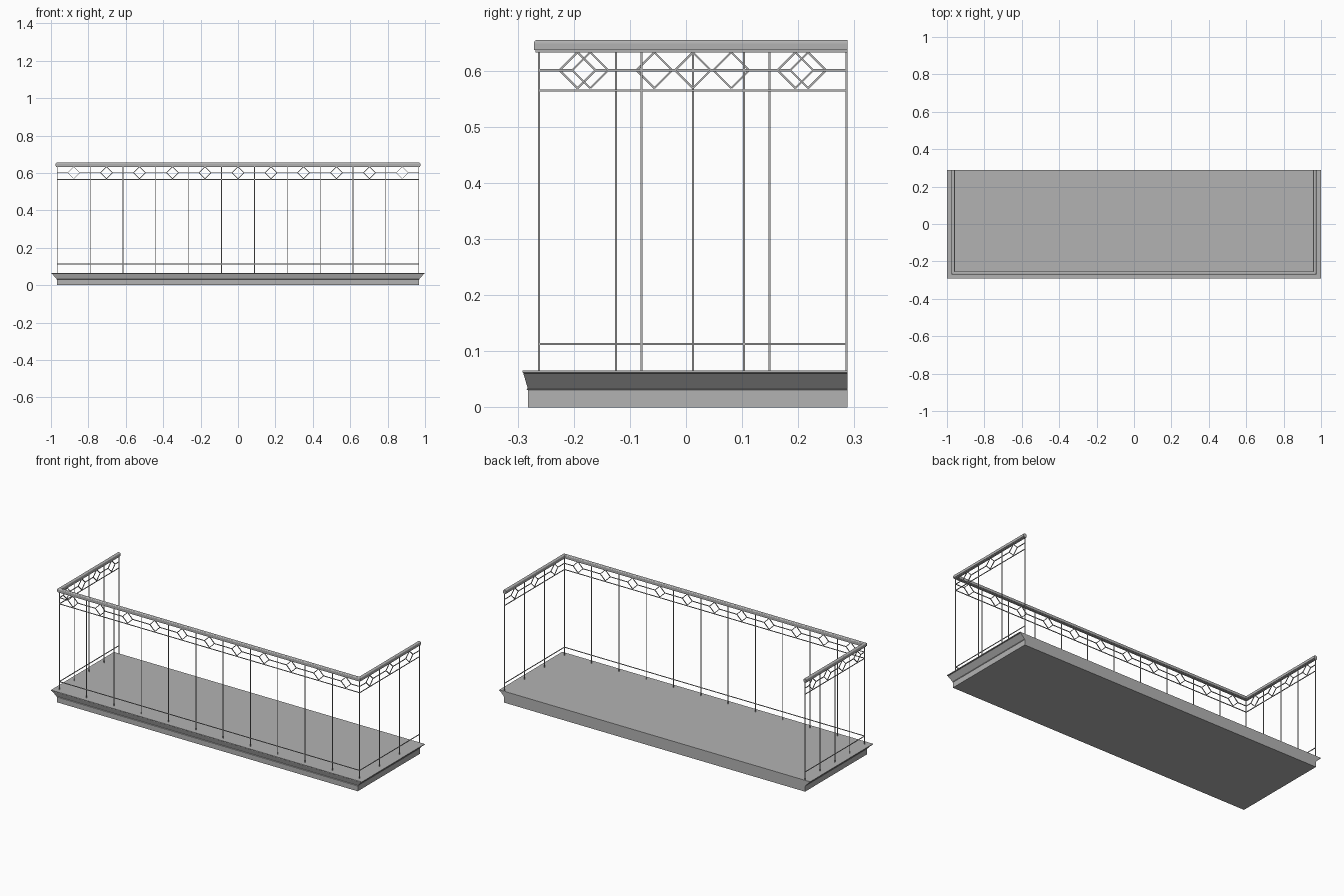
import bpy, bmesh, math
from mathutils import Vector

if "Cube" in bpy.data.objects:
    bpy.data.objects.remove(bpy.data.objects["Cube"], do_unlink=True)

grey = bpy.data.materials.new("light_grey")
grey.use_nodes = True
colour = (0.45, 0.45, 0.45, 1)
grey.diffuse_color = colour
grey.node_tree.nodes["Principled BSDF"].inputs["Base Color"].default_value = colour

BACK, FRONT, SIDE = 0.288, -0.262, 0.966   # railing lines
FLOOR, TOP = 0.066, 0.634
MID, LOW, BAND = 0.601, 0.113, 0.565       # horizontal bar heights
BAR, GEM = 0.0036, 0.032                   # bar thickness, diamond half size


def finish(name, bm):
    bmesh.ops.recalc_face_normals(bm, faces=bm.faces)
    mesh = bpy.data.meshes.new(name)
    bm.to_mesh(mesh)
    bm.free()
    mesh.materials.append(grey)
    ob = bpy.data.objects.new(name, mesh)
    bpy.context.collection.objects.link(ob)
    return ob


def bar(bm, a, b, normal, t=BAR):
    """Square bar from a to b, one side facing along normal."""
    along = (b - a).normalized()
    u = normal * t / 2
    v = along.cross(normal) * t / 2
    ends = [[bm.verts.new(p + u * i + v * j)
             for i, j in ((-1, -1), (1, -1), (1, 1), (-1, 1))] for p in (a, b)]
    for k in range(4):
        n = (k + 1) % 4
        bm.faces.new((ends[0][k], ends[0][n], ends[1][n], ends[1][k]))
    bm.faces.new(ends[0])
    bm.faces.new(ends[1])


def sweep(name, profile):
    """Closed (outward offset, height) profile swept round the three railing sides."""
    bm = bmesh.new()
    rings = []
    for sx, y, corner in ((-1, BACK, 0), (-1, FRONT, 1), (1, FRONT, 1), (1, BACK, 0)):
        rings.append([bm.verts.new((sx * (SIDE + o), y - o * corner, z)) for o, z in profile])
    for r, s in zip(rings, rings[1:]):
        for k in range(len(profile)):
            n = (k + 1) % len(profile)
            bm.faces.new((r[k], r[n], s[n], s[k]))
    bm.faces.new(rings[0])
    bm.faces.new(rings[-1])
    return finish(name, bm)


# Floor slab: plain base, flared moulding, thin projecting lip
bm = bmesh.new()
rings = []
for x, y, z in ((0.968, -0.282, 0), (0.968, -0.282, 0.031), (0.97, -0.285, 0.032),
                (0.97, -0.282, 0.034), (0.995, -0.29, 0.061),
                (1.0, -0.291, 0.062), (1.0, -0.291, FLOOR)):
    rings.append([bm.verts.new(p) for p in
                  ((-x, y, z), (x, y, z), (x, BACK, z), (-x, BACK, z))])
for r, s in zip(rings, rings[1:]):
    for k in range(4):
        n = (k + 1) % 4
        bm.faces.new((r[k], r[n], s[n], s[k]))
bm.faces.new(rings[0])
bm.faces.new(rings[-1])
finish("floor_slab", bm)

# Handrail with rounded top edges, on a narrow flat strip
half, crown, radius = 0.009, 0.655, 0.006
profile = [(-half, 0.637), (half, 0.637)]
for side in (1, -1):
    for k in range(5):
        a = math.radians(k * 22.5 if side > 0 else 90 + k * 22.5)
        profile.append((side * (half - radius) + radius * math.cos(a),
                        crown - radius + radius * math.sin(a)))
sweep("handrail", profile)
sweep("handrail_strip", [(-0.006, 0.633), (0.006, 0.633), (0.006, 0.638), (-0.006, 0.638)])


def panel(name, a, b, spans):
    """Railing side from a to b: posts, long bars and a band of diamonds."""
    a, b = Vector(a), Vector(b)
    d = (b - a).normalized()
    normal = d.cross(Vector((0, 0, 1)))
    step = (b - a) / spans

    def at(p, z):
        return Vector((p.x, p.y, z))

    bm = bmesh.new()
    for i in range(spans + 1):
        p = a + step * i
        bar(bm, at(p, FLOOR), at(p, TOP), normal)
    finish(name + "_posts", bm)

    bm = bmesh.new()
    for z in (LOW, BAND):
        bar(bm, at(a, z), at(b, z), normal)
    finish(name + "_bars", bm)

    bm = bmesh.new()
    for i in range(spans):
        c = at(a + step * (i + 0.5), MID)
        tips = [c + d * GEM, c + Vector((0, 0, GEM)), c - d * GEM, c - Vector((0, 0, GEM))]
        for k in range(4):
            bar(bm, tips[k], tips[(k + 1) % 4], normal)
        bar(bm, at(a + step * i, MID), tips[2], normal)
        bar(bm, tips[0], at(a + step * (i + 1), MID), normal)
    finish(name + "_diamonds", bm)


panel("front_railing", (-SIDE, FRONT, 0), (SIDE, FRONT, 0), 11)
panel("left_railing", (SIDE, FRONT, 0), (SIDE, BACK - BAR / 2, 0), 3)
panel("right_railing", (-SIDE, FRONT, 0), (-SIDE, BACK - BAR / 2, 0), 4)
